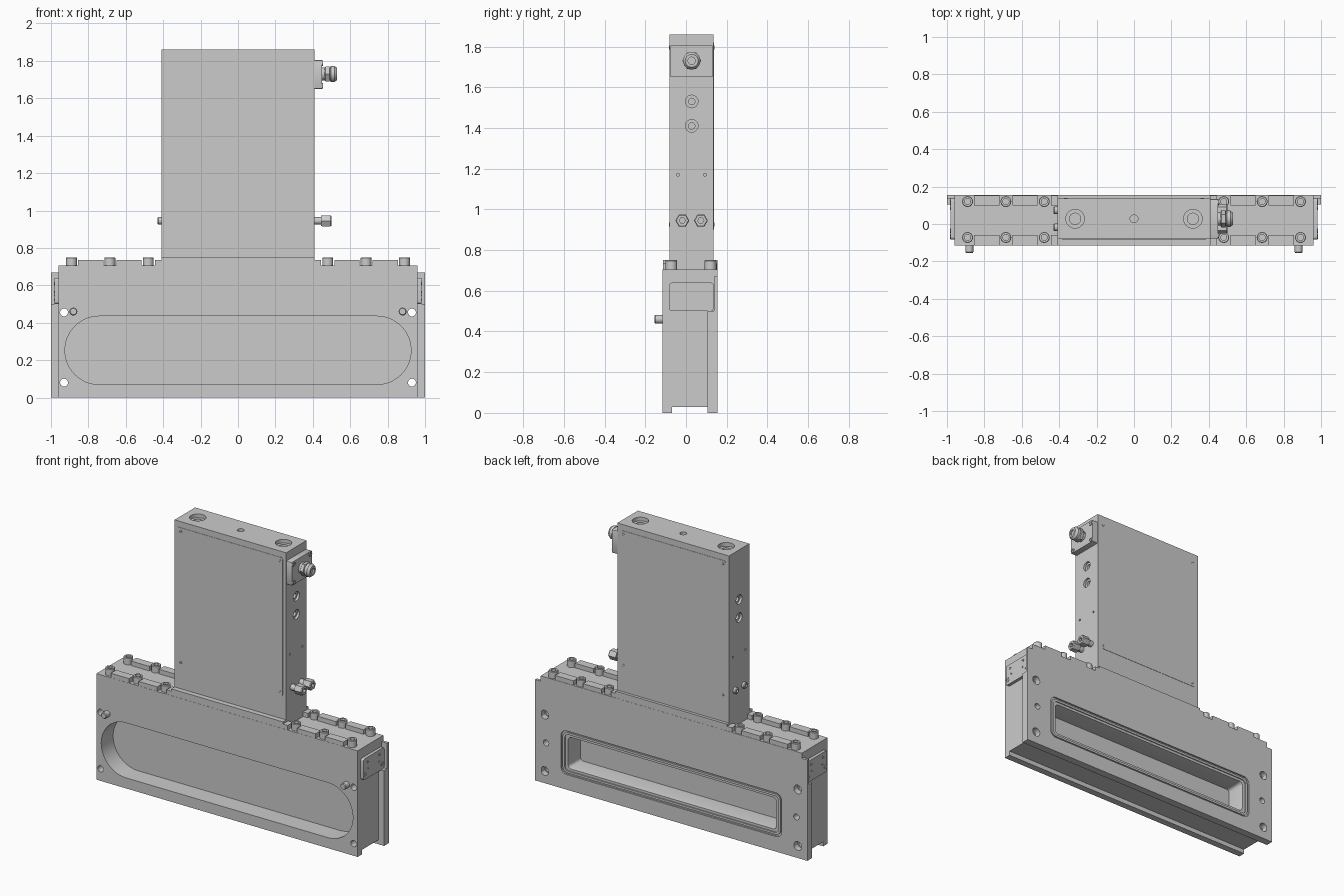
import bpy, bmesh, math

if "Cube" in bpy.data.objects:
    bpy.data.objects.remove(bpy.data.objects["Cube"])

PLACE = {'x': lambda p, u, v: (p, u, v), 'y': lambda p, u, v: (u, p, v), 'z': lambda p, u, v: (u, v, p)}


def loft(name, axis, rings, closed=False):
    """Skin a list of (position, outline) rings along an axis; cap the ends unless closed."""
    bm = bmesh.new()
    rows = [[bm.verts.new(PLACE[axis](p, u, v)) for u, v in pts] for p, pts in rings]
    n = len(rows[0])
    pairs = list(zip(rows, rows[1:])) + ([(rows[-1], rows[0])] if closed else [])
    for a, b in pairs:
        for i in range(n):
            j = (i + 1) % n
            bm.faces.new((a[i], a[j], b[j], b[i]))
    if not closed:
        bm.faces.new(rows[0])
        bm.faces.new(rows[-1])
    bmesh.ops.recalc_face_normals(bm, faces=bm.faces)
    me = bpy.data.meshes.new(name)
    bm.to_mesh(me)
    bm.free()
    ob = bpy.data.objects.new(name, me)
    bpy.context.collection.objects.link(ob)
    return ob


def circle(u, v, r, n=24):
    return [(u + r * math.cos(2 * math.pi * i / n), v + r * math.sin(2 * math.pi * i / n)) for i in range(n)]


def rrect(u0, u1, v0, v1, r, n=6):
    pts = []
    for k, (cu, cv) in enumerate([(u1 - r, v1 - r), (u0 + r, v1 - r), (u0 + r, v0 + r), (u1 - r, v0 + r)]):
        for i in range(n + 1):
            a = math.pi / 2 * (k + i / n)
            pts.append((cu + r * math.cos(a), cv + r * math.sin(a)))
    return pts


def box(name, x0, x1, y0, y1, z0, z1):
    pts = [(x0, y0), (x1, y0), (x1, y1), (x0, y1)]
    return loft(name, 'z', [(z0, pts), (z1, pts)])


def rod(name, axis, u, v, steps, n=24):
    """Turned part: steps are (position, radius)."""
    return loft(name, axis, [(p, circle(u, v, r, n)) for p, r in steps])


def cut(ob, cutters):
    for c in cutters:
        m = ob.modifiers.new('cut', 'BOOLEAN')
        m.operation, m.solver, m.object = 'DIFFERENCE', 'EXACT', c
    dg = bpy.context.evaluated_depsgraph_get()
    me = bpy.data.meshes.new_from_object(ob.evaluated_get(dg))
    ob.modifiers.clear()
    ob.data = me
    for c in cutters:
        bpy.data.objects.remove(c)


# Valve body with a groove along its underside
prof = [(-.115, 0), (-.07, 0), (-.07, .03), (.105, .03), (.105, 0), (.155, 0), (.155, .705), (-.115, .705)]
body = loft('valve_body', 'x', [(-.96, prof), (.96, prof)])
cutters = [
    # front stadium pocket, tapered rear opening and seal seat
    loft('c', 'y', [(-.2, rrect(-.925, .925, .07, .435, .182, 12)), (.01, rrect(-.925, .925, .07, .435, .182, 12))]),
    loft('c', 'y', [(.02, rrect(-.76, .76, .145, .345, .02)), (.12, rrect(-.76, .76, .145, .345, .02)),
                    (.2, rrect(-.775, .775, .13, .36, .03))]),
    loft('c', 'y', [(.145, rrect(-.81, .81, .1, .39, .04)), (.2, rrect(-.81, .81, .1, .39, .04))])]
for s in (-1, 1):
    for z in (.08, .455):
        cutters.append(rod('c', 'y', s * .93, z, [(-.2, .021), (.115, .021), (.115, .029), (.2, .029)]))
    cutters.append(rod('c', 'y', s * .92, .27, [(.1, .02), (.2, .02)]))
cut(body, cutters)

# Seal ring around the rear opening
ring = [(d, rrect(-.81 + i, .81 - i, .1 + i, .39 - i, .04 - i * .5)) for d, i in
        [(.14, .01), (.152, .01), (.152, .024), (.14, .024)]]
loft('seal_ring', 'y', ring, closed=True)

# Raised neck under the column
box('column_neck', -.41, .41, -.114, .154, .70, .75)

for s in (-1, 1):
    side = 'right' if s > 0 else 'left'
    # Rear side flanges, narrower above the end plate
    a, b = sorted((s * .955, s * 1.0))
    box(side + '_flange_lower', a, b, .105, .155, 0, .5)
    box(side + '_flange_upper', a, b, .137, .155, .5, .67)
    # End plate with screws
    loft(side + '_end_plate', 'x', [(s * .955, rrect(-.083, .136, .5, .64, .015)),
                                    (s * .98, rrect(-.083, .136, .5, .64, .015))])
    for y, z, r in [(-.065, .535, .015), (.115, .535, .015), (-.04, .61, .008), (.085, .61, .008),
                    (-.03, .565, .006), (.08, .565, .006)]:
        rod(side + '_end_screw', 'x', y, z, [(s * .97, r), (s * .983, r), (s * .983, r * .6), (s * .979, r * .6)], 12)
    # Locating pin on the front
    rod(side + '_locating_pin', 'y', s * .88, .46, [(-.1, .021), (-.15, .021), (-.155, .017)])
    # Cap screws and the rail blocks between them
    for y, y0, y1 in [(-.072, -.114, -.058), (.12, .098, .153)]:
        for x in (.48, .685, .89):
            rod('cap_screw', 'z', s * x, y, [(.70, .029), (.747, .029), (.75, .026), (.75, .016), (.73, .016)])
        for x0, x1 in [(.515, .65), (.72, .855), (.41, .445)]:
            a, b = sorted((s * x0, s * x1))
            box('rail_block', a, b, y0, y1, .70, .735)

# Actuator column with drilled top and sides
column = box('actuator_column', -.41, .41, -.08, .135, .74, 1.86)
cutters = [rod('c', 'z', x, .028, [(1.80, .03), (1.835, .03), (1.835, .05), (1.9, .05)]) for x in (-.315, .315)]
cutters.append(rod('c', 'z', 0, .028, [(1.8, .021), (1.9, .021)]))
for s in (-1, 1):
    for z in (1.41, 1.53):
        cutters.append(rod('c', 'x', .028, z, [(s * .36, .016), (s * .395, .016), (s * .395, .031), (s * .45, .031)]))
    for y in (-.04, .093):
        cutters.append(rod('c', 'x', y, 1.17, [(s * .39, .007), (s * .45, .007)], 12))
cut(column, cutters)

# Thin front and rear covers with corner screws
for name, f, s in [('front', -.08, -1), ('rear', .135, 1)]:
    o = rrect(-.385, .385, .9, 1.82, .01, 3)
    loft(name + '_cover', 'y', [(f - s * .005, o), (f + s * .002, o)])
    for x in (-.365, .365):
        for z in (.925, 1.795):
            rod(name + '_cover_screw', 'y', x, z, [(f, .01), (f + s * .004, .01), (f + s * .004, .005), (f + s * .002, .005)], 12)

# Electrical connector: plate, corner screws, stepped hexagonal plug
loft('connector_plate', 'x', [(.40, rrect(-.078, .133, 1.65, 1.805, .006, 2)), (.45, rrect(-.078, .133, 1.65, 1.805, .006, 2))])
for y in (-.06, .115):
    for z in (1.667, 1.788):
        rod('connector_screw', 'x', y, z, [(.44, .015), (.455, .015), (.455, .008), (.45, .008)], 16)
rod('connector_collar', 'x', .028, 1.73, [(.44, .036), (.54, .036)][:1] + [(.50, .033)])
rod('connector_nut', 'x', .028, 1.73, [(.463, .038), (.468, .046), (.488, .046), (.492, .038)], 6)
rod('connector_cap', 'x', .028, 1.73, [(.49, .034), (.497, .043), (.515, .043), (.53, .032), (.53, .018), (.52, .018)], 24)

# Air fittings on the right, plugs on the left
for y in (-.018, .073):
    rod('fitting_stem', 'x', y, .945, [(.40, .02), (.46, .02)], 20)
    rod('fitting_nut', 'x', y, .945, [(.445, .032), (.45, .034), (.495, .034), (.5, .03), (.5, .015), (.48, .015)], 6)
    rod('air_plug', 'x', y, .945, [(-.40, .02), (-.425, .02), (-.43, .016), (-.43, .009), (-.42, .009)], 20)

# Smooth the round surfaces, keep the edges sharp
bpy.ops.object.select_all(action='SELECT')
bpy.context.view_layer.objects.active = body
bpy.ops.object.shade_smooth_by_angle(angle=math.radians(30))
